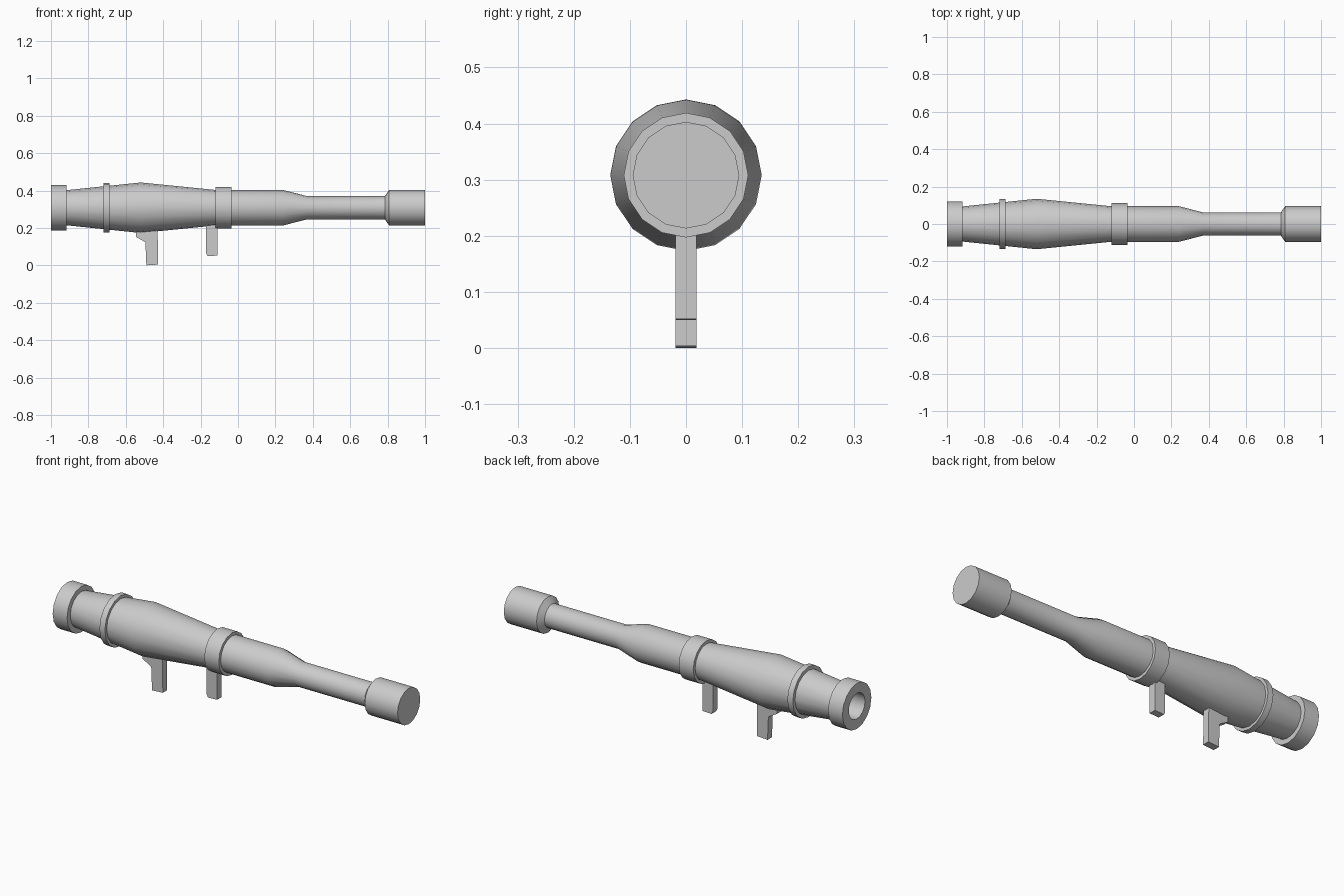
import bpy, bmesh, math

if "Cube" in bpy.data.objects:
    bpy.data.objects.remove(bpy.data.objects["Cube"])

AXIS_Z = 0.308
SIDES = 16


def make_object(name, bm, angle=35):
    bmesh.ops.recalc_face_normals(bm, faces=bm.faces)
    mesh = bpy.data.meshes.new(name)
    bm.to_mesh(mesh)
    bm.free()
    obj = bpy.data.objects.new(name, mesh)
    bpy.context.collection.objects.link(obj)
    bpy.ops.object.select_all(action='DESELECT')
    obj.select_set(True)
    bpy.context.view_layer.objects.active = obj
    bpy.ops.object.shade_smooth_by_angle(angle=math.radians(angle))
    return obj


def lathe(name, profile, closed=False):
    """Revolve (x, radius) points round the long axis; open ends are capped."""
    bm = bmesh.new()
    rings = []
    for x, r in profile:
        rings.append([bm.verts.new((x, r * math.cos(a), AXIS_Z + r * math.sin(a)))
                      for a in (2 * math.pi * i / SIDES for i in range(SIDES))])
    pairs = list(zip(rings, rings[1:]))
    if closed:
        pairs.append((rings[-1], rings[0]))
    for a, b in pairs:
        for i in range(SIDES):
            j = (i + 1) % SIDES
            bm.faces.new((a[i], a[j], b[j], b[i]))
    if not closed:
        bm.faces.new(rings[0])
        bm.faces.new(rings[-1])
    return make_object(name, bm)


def plate(name, outline, half_width):
    """Extrude an (x, z) outline across y."""
    bm = bmesh.new()
    face = bm.faces.new([bm.verts.new((x, -half_width, z)) for x, z in outline])
    new = bmesh.ops.extrude_face_region(bm, geom=[face])
    verts = [v for v in new['geom'] if isinstance(v, bmesh.types.BMVert)]
    bmesh.ops.translate(bm, verts=verts, vec=(0, 2 * half_width, 0))
    return make_object(name, bm, 10)


# Main tube: bore, open end collar, bulged body, narrow tube and end cap
lathe("tube_body", [
    (-0.75, 0.068), (-1.0, 0.068), (-1.0, 0.121), (-0.916, 0.121),
    (-0.916, 0.094), (-0.52, 0.135), (-0.12, 0.095), (0.24, 0.095),
    (0.37, 0.062), (0.785, 0.062), (0.808, 0.095), (1.0, 0.095)])

# Raised bands around the body
for name, x0, x1, inner, outer in (("rear_band", -0.718, -0.686, 0.10, 0.133),
                                   ("middle_band", -0.12, -0.035, 0.085, 0.111)):
    lathe(name, [(x0, inner), (x0, outer), (x1, outer), (x1, inner)], closed=True)

# Grips under the body
plate("rear_grip", [(-0.545, 0.20), (-0.545, 0.152), (-0.495, 0.123), (-0.49, 0.0),
                    (-0.427, 0.004), (-0.43, 0.20)], 0.0185)
plate("front_grip", [(-0.17, 0.235), (-0.17, 0.065), (-0.163, 0.05), (-0.109, 0.052),
                     (-0.109, 0.235)], 0.0185)
